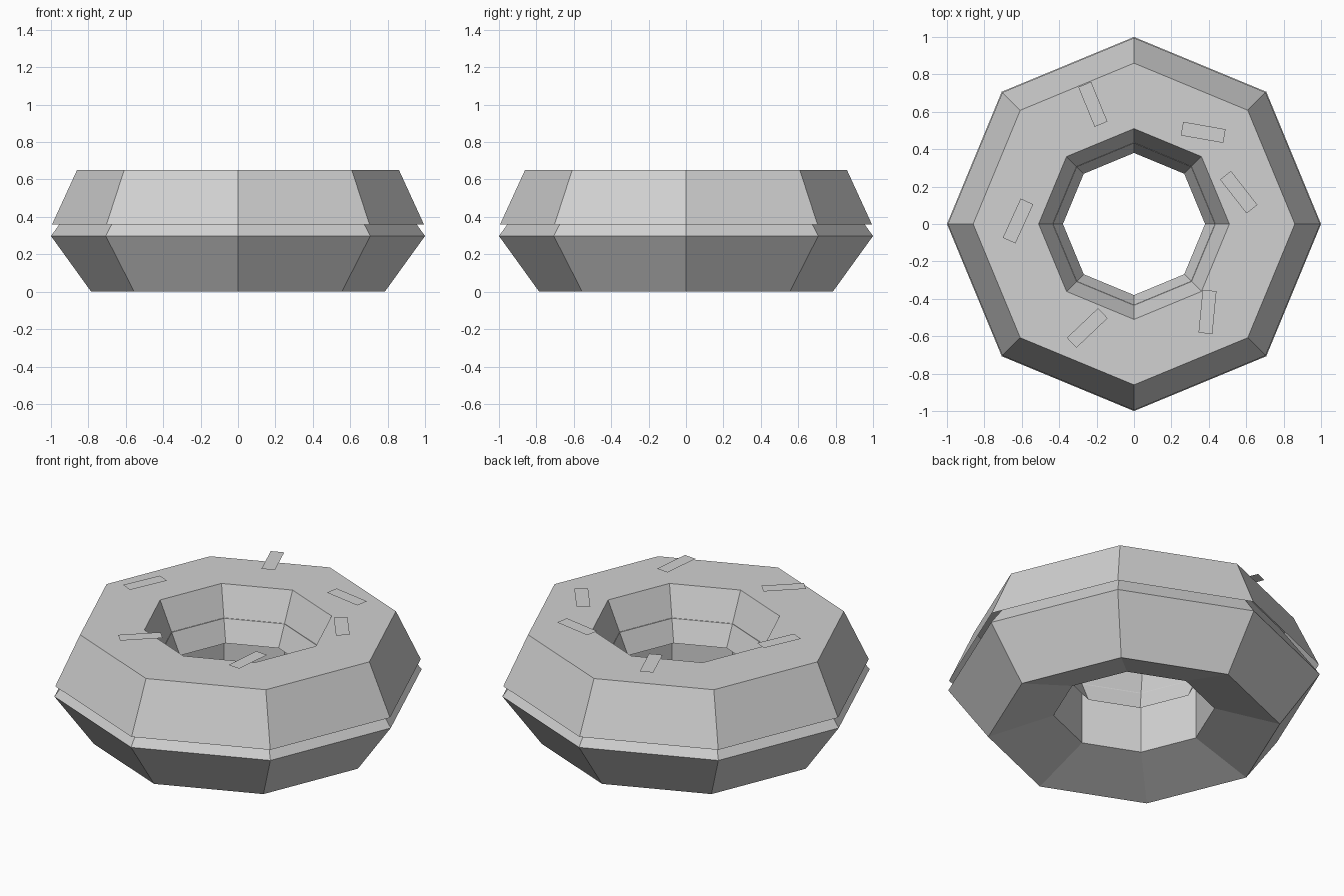
import bpy
import math

if "Cube" in bpy.data.objects:
    bpy.data.objects.remove(bpy.data.objects["Cube"], do_unlink=True)

SIDES = 8

grey = bpy.data.materials.new("plain_grey")
grey.use_nodes = True
grey.diffuse_color = (0.64, 0.64, 0.64, 1)
bsdf = next(n for n in grey.node_tree.nodes if n.type == 'BSDF_PRINCIPLED')
bsdf.inputs["Base Color"].default_value = (0.64, 0.64, 0.64, 1)


def add_object(name, verts, faces):
    mesh = bpy.data.meshes.new(name)
    mesh.from_pydata(verts, [], faces)
    mesh.materials.append(grey)
    obj = bpy.data.objects.new(name, mesh)
    bpy.context.collection.objects.link(obj)
    return obj


def add_ring(name, profile, closed):
    """Sweep a (radius, height) profile around z with flat sides."""
    n = len(profile)
    verts = []
    for i in range(SIDES):
        a = math.tau * i / SIDES
        verts += [(r * math.cos(a), r * math.sin(a), z) for r, z in profile]
    faces = []
    for i in range(SIDES):
        here, there = i * n, (i + 1) % SIDES * n
        for j in range(n if closed else n - 1):
            k = (j + 1) % n
            faces.append((here + j, there + j, there + k, here + k))
    return add_ring_object(name, verts, faces)


def add_ring_object(name, verts, faces):
    return add_object(name, verts, faces)


# Dough: five-sided tube
add_ring("dough", [(1.0, 0.298), (0.785, 0.594), (0.433, 0.482),
                   (0.433, 0.115), (0.785, 0.0)], True)

# Icing: open shell resting over the dough
add_ring("icing", [(0.995, 0.358), (0.86, 0.652),
                   (0.51, 0.652), (0.38, 0.358)], False)

# Sprinkles: flat strips hovering just above the icing (x, y, angle)
sprinkles = [(-0.22, 0.64, -67.6), (0.37, 0.49, -10), (0.56, 0.17, -52),
             (-0.62, 0.016, 65.5), (-0.25, -0.556, 43.5), (0.393, -0.47, 84.5)]
for number, (x, y, angle) in enumerate(sprinkles, 1):
    length, width = 0.115, 0.037
    strip = add_object(f"sprinkle_{number}",
                       [(-length, -width, 0), (length, -width, 0),
                        (length, width, 0), (-length, width, 0)], [(0, 1, 2, 3)])
    strip.location = (x, y, 0.718)
    strip.rotation_euler.z = math.radians(angle)
